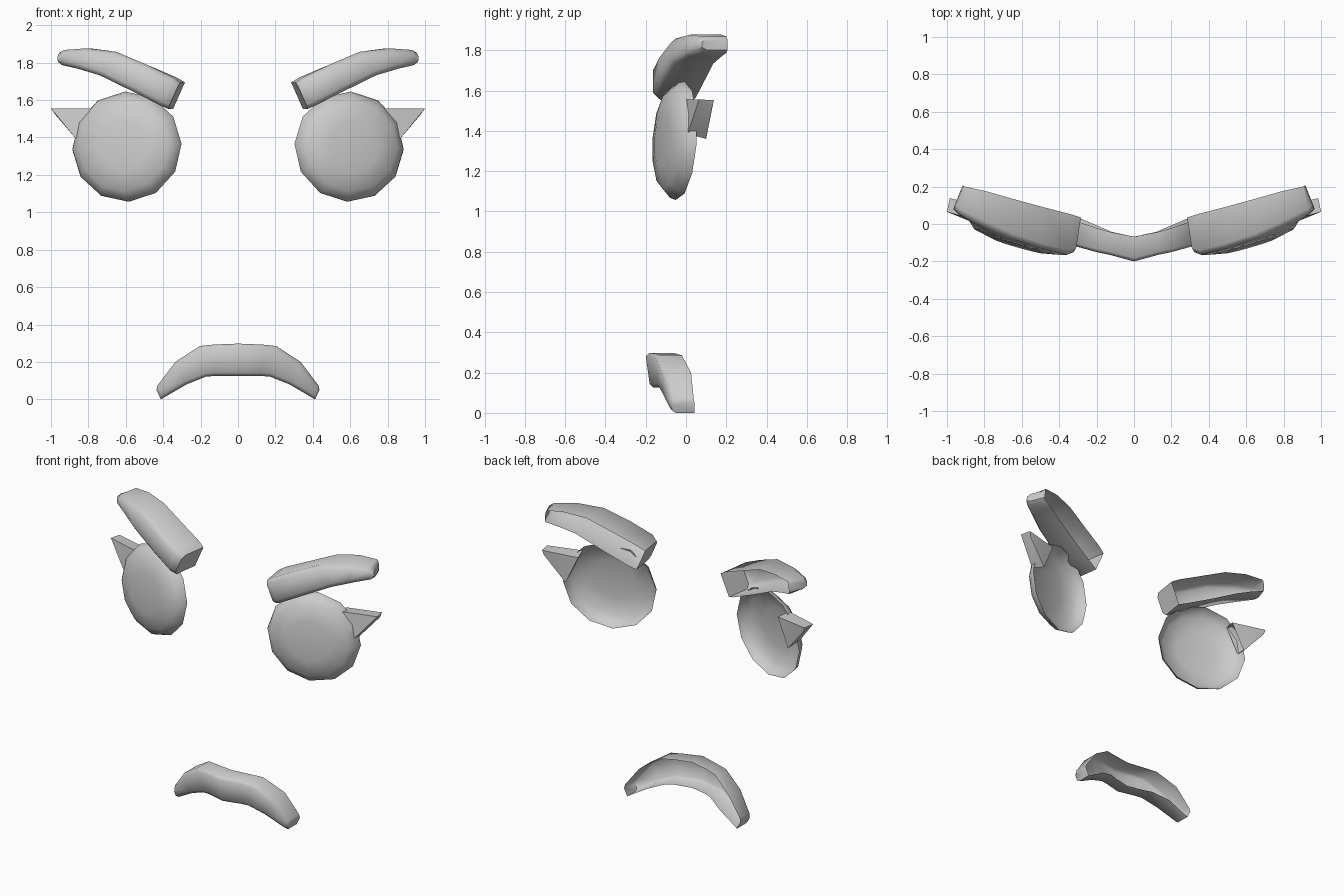
import bpy, bmesh, math
from mathutils import Matrix, Vector

if "Cube" in bpy.data.objects:
    bpy.data.objects.remove(bpy.data.objects["Cube"])


def finish(name, bm, angle=40, bevel=0.0):
    """Make a smooth-shaded, mirrored object."""
    bmesh.ops.recalc_face_normals(bm, faces=bm.faces)
    me = bpy.data.meshes.new(name)
    bm.to_mesh(me)
    bm.free()
    ob = bpy.data.objects.new(name, me)
    bpy.context.collection.objects.link(ob)
    bpy.ops.object.select_all(action='DESELECT')
    ob.select_set(True)
    bpy.context.view_layer.objects.active = ob
    bpy.ops.object.shade_smooth_by_angle(angle=math.radians(angle))
    if bevel:
        b = ob.modifiers.new("bevel", 'BEVEL')
        b.width = bevel
        b.segments = 1
    m = ob.modifiers.new("mirror", 'MIRROR')
    m.use_clip = True
    return ob


def loft(bm, rings, closed, cap_start=False, cap_end=False):
    vs = [[bm.verts.new(p) for p in r] for r in rings]
    n = len(vs[0])
    for a, b in zip(vs, vs[1:]):
        for i in range(n if closed else n - 1):
            j = (i + 1) % n
            bm.faces.new((a[i], a[j], b[j], b[i]))
    if cap_start:
        bm.faces.new(vs[0])
    if cap_end:
        bm.faces.new(vs[-1])


def section(lo, hi, yf, yb, shift=0.0, c=0.025, lean=0.0):
    """Open-backed bar section from a low to a high (x, z) point, front corners chamfered."""
    lo, hi = Vector(lo), Vector(hi)
    t = min(0.25, c / (hi - lo).length)

    def p(f, y):
        q = lo.lerp(hi, f)
        return (q.x + shift * (y - yf) / (yb - yf), y, q.y)
    return [p(0, yb), p(0, yf + c + lean), p(t, yf + lean),
            p(1 - t, yf), p(1, yf + c), p(1, yb)]


# Eyes: domed twelve-sided shells, open at the back and turned outwards
bm = bmesh.new()
rings = []
for r, y in ((0.304, 0.0), (0.294, -0.03), (0.25, -0.07), (0.14, -0.092)):
    rings.append([(r * math.cos(a), y, 0.972 * r * math.sin(a))
                  for a in (math.radians(30 * i - 3) for i in range(12))])
loft(bm, rings, True, cap_end=True)
bm.transform(Matrix.Translation((0.594, -0.03, 1.351))
             @ Matrix.Rotation(math.radians(16), 4, 'Z')
             @ Matrix.Rotation(math.radians(-3.5), 4, 'X'))
finish("eye", bm, 60)

# Eyebrows: curved open-backed bars, thick at the inner end
bm = bmesh.new()
loft(bm, [section((0.375, 1.552), (0.312, 1.695), -0.15, 0.035, -0.028),
          section((0.41, 1.568), (0.35, 1.722), -0.165, 0.05, -0.02),
          section((0.56, 1.645), (0.485, 1.788), -0.13, 0.09),
          section((0.74, 1.733), (0.65, 1.858), -0.075, 0.135),
          section((0.86, 1.768), (0.81, 1.877), -0.005, 0.175, -0.02),
          section((0.945, 1.787), (0.935, 1.868), 0.055, 0.20, -0.03),
          section((0.967, 1.80), (0.962, 1.855), 0.08, 0.205, -0.05)],
     False, True, True)
finish("eyebrow", bm, 50)

# Eyelashes: wedges pointing outwards, open where they meet the eye
bm = bmesh.new()
for p in ((0.86, 0.008, 1.385), (0.835, 0.10, 1.36),
          (0.775, 0.0, 1.555), (0.75, 0.085, 1.545),
          (1.0, 0.065, 1.555), (0.985, 0.138, 1.553), (0.975, 0.13, 1.52)):
    bm.verts.new(p)
bmesh.ops.convex_hull(bm, input=bm.verts)
bm.normal_update()
base = [f for f in bm.faces if all(v.co.x < 0.9 for v in f.verts)]
bmesh.ops.delete(bm, geom=base, context='FACES_ONLY')
finish("eyelash", bm, 50)

# Mouth: downturned open-backed bar, bent around the face
half = [((0.0, 0.125), (0.0, 0.298), -0.2, -0.068, 0.02),
        ((0.12, 0.125), (0.13, 0.293), -0.165, -0.042, 0.015),
        ((0.17, 0.122), (0.205, 0.285), -0.15, -0.02, 0.01),
        ((0.275, 0.08), (0.335, 0.20), -0.115, 0.025, 0.0),
        ((0.395, 0.01), (0.43, 0.075), -0.08, 0.038, 0.0),
        ((0.412, 0.0), (0.436, 0.05), -0.07, 0.042, 0.0)]
bm = bmesh.new()
loft(bm, [section(*s[:4], c=0.018, lean=s[4]) for s in half], False, cap_end=True)
finish("mouth", bm, 60)
